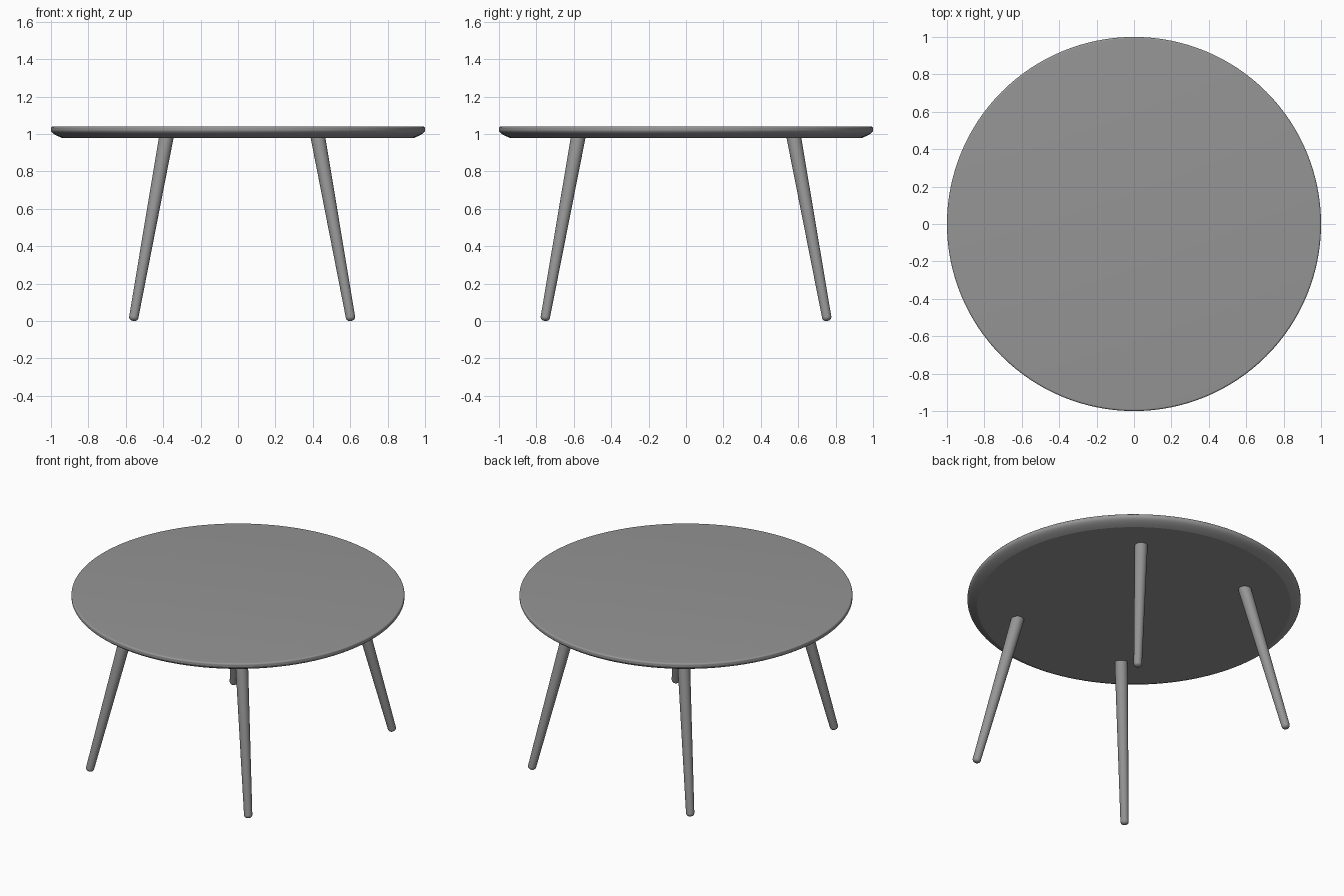
import bpy, bmesh, math
from mathutils import Vector, Matrix

if "Cube" in bpy.data.objects:
    bpy.data.objects.remove(bpy.data.objects["Cube"])

grey = bpy.data.materials.new("dark_grey")
grey.diffuse_color = (0.30, 0.30, 0.30, 1)
grey.use_nodes = True
grey.node_tree.nodes["Principled BSDF"].inputs["Base Color"].default_value = grey.diffuse_color


def lathe(name, profile, steps, matrix=Matrix()):
    """Spin an (r, z) profile that starts and ends on the axis."""
    bm = bmesh.new()
    verts = [bm.verts.new((r, 0, z)) for r, z in profile]
    edges = [bm.edges.new(p) for p in zip(verts, verts[1:])]
    bmesh.ops.spin(bm, geom=verts + edges, axis=(0, 0, 1), cent=(0, 0, 0),
                   angle=2 * math.pi, steps=steps)
    bmesh.ops.remove_doubles(bm, verts=bm.verts, dist=1e-5)
    bmesh.ops.recalc_face_normals(bm, faces=bm.faces)
    bm.transform(matrix)
    mesh = bpy.data.meshes.new(name)
    bm.to_mesh(mesh)
    bm.free()
    mesh.materials.append(grey)
    obj = bpy.data.objects.new(name, mesh)
    bpy.context.collection.objects.link(obj)
    bpy.ops.object.select_all(action='DESELECT')
    obj.select_set(True)
    bpy.context.view_layer.objects.active = obj
    bpy.ops.object.shade_smooth_by_angle(angle=math.radians(16))
    return obj


def arc(cr, cz, rad, a0, a1, n):
    """Points on a circular arc, angles in degrees."""
    angles = [math.radians(a0 + (a1 - a0) * i / n) for i in range(n + 1)]
    return [(cr + rad * math.cos(a), cz + rad * math.sin(a)) for a in angles]


def curve(p0, p1, p2, n):
    """Points on a quadratic curve."""
    p0, p1, p2 = Vector(p0), Vector(p1), Vector(p2)
    return [tuple(p0.lerp(p1, i / n).lerp(p1.lerp(p2, i / n), i / n)) for i in range(n + 1)]


# Round top: softened upper rim, curved under-edge meeting a flat underside in a crease
top_profile = ([(0, 0.98)]
               + curve((0.942, 0.98), (0.995, 1.0), (1.0, 1.018), 10)
               + arc(0.99, 1.03, 0.01, 0, 90, 8)
               + [(0, 1.04)])
lathe("table_top", top_profile, 128)

# Four splayed, tapered legs with rounded feet
for side, sx in (("left", -1), ("right", 1)):
    for end, sy in (("front", -1), ("back", 1)):
        foot = Vector((0.022 + sx * 0.583, sy * 0.756, 0.0))
        head = Vector((0.022 + sx * 0.405, sy * 0.576, 0.985))
        axis = head - foot
        profile = ([(0, 0.002)] + arc(0.005, 0.022, 0.02, -90, 0, 8)
                   + [(0.039, axis.length), (0, axis.length)])
        place = Matrix.Translation(foot) @ axis.to_track_quat('Z', 'Y').to_matrix().to_4x4()
        lathe(f"{end}_{side}_leg", profile, 36, place)
